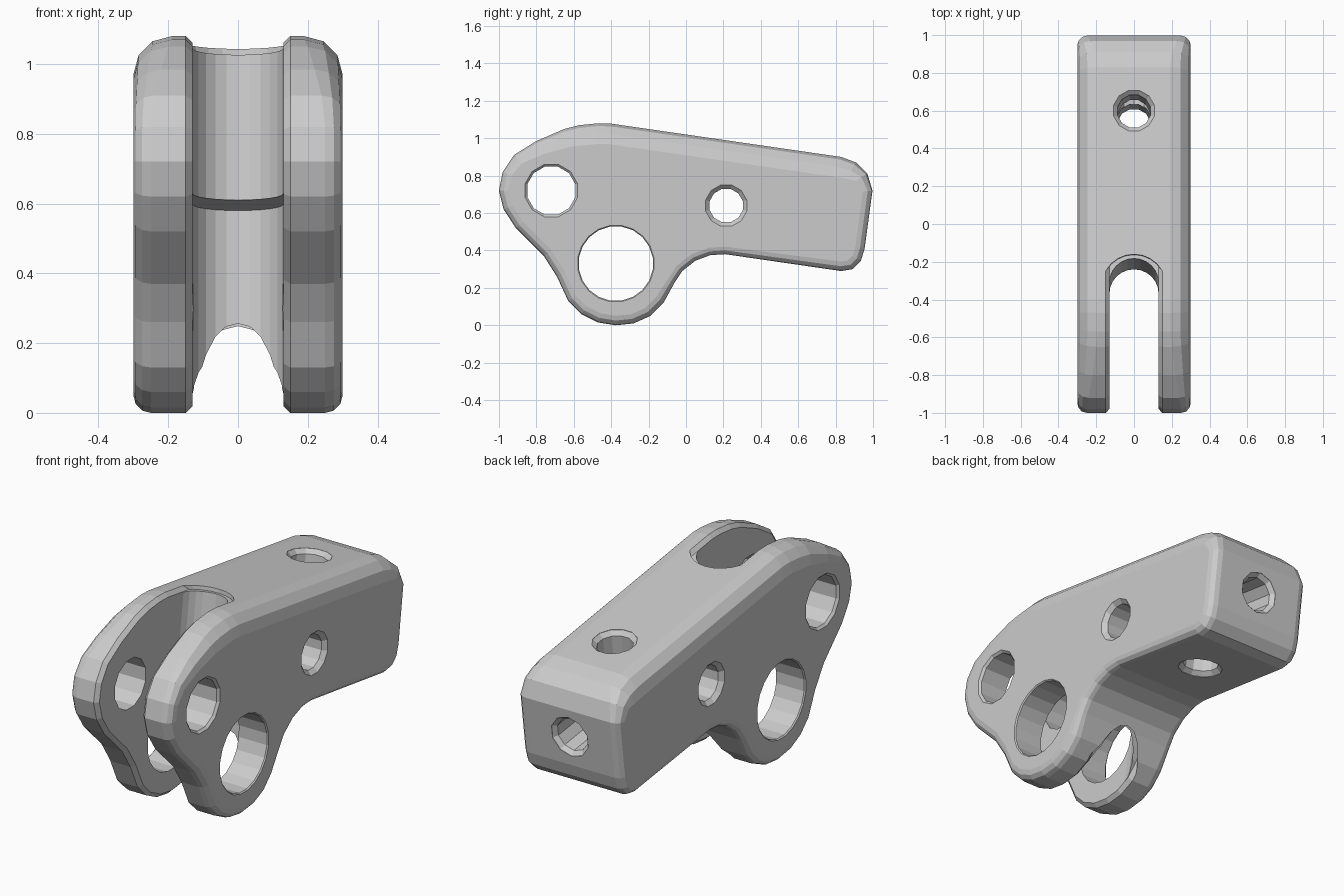
import bpy, bmesh
from math import sin, cos, pi, atan
from mathutils import Vector, Matrix

if "Cube" in bpy.data.objects:
    bpy.data.objects.remove(bpy.data.objects["Cube"])

TILT = atan(0.138)                       # slope of the arm
AXIS = Vector((0, cos(TILT), -sin(TILT)))
UP = Vector((0, sin(TILT), cos(TILT)))

# Side profile, clockwise: y, z, edge rounding radius
PROFILE = [
    (-0.47, 1.08, .11), (-0.40, 1.078, .11), (0.83, 0.90, .11), (0.91, 0.87, .10), (0.97, 0.81, .07),
    (0.997, 0.72, .05), (0.955, 0.41, .05), (0.935, 0.345, .05), (0.89, 0.30, .05),
    (0.83, 0.29, .05), (0.21, 0.38, .04), (0.13, 0.375, .04), (0.05, 0.345, .04), (-0.02, 0.29, .04),
    (-0.06, 0.23, .04), (-0.12, 0.12, .05), (-0.19, 0.05, .05), (-0.28, 0.01, .05),
    (-0.375, 0.0, .05), (-0.47, 0.015, .05), (-0.56, 0.06, .05), (-0.63, 0.13, .05),
    (-0.69, 0.26, .05), (-0.76, 0.37, .05), (-0.91, 0.52, .05), (-0.975, 0.62, .05),
    (-1.0, 0.72, .05), (-0.98, 0.82, .05), (-0.92, 0.91, .06), (-0.80, 0.985, .08),
    (-0.65, 1.05, .10), (-0.57, 1.07, .11)]


def skin(name, rings):
    """Closed solid through rings of equal point count."""
    bm = bmesh.new()
    vs = [[bm.verts.new(p) for p in r] for r in rings]
    n = len(rings[0])
    for a, b in zip(vs, vs[1:]):
        for i in range(n):
            j = (i + 1) % n
            bm.faces.new((a[i], a[j], b[j], b[i]))
    bm.faces.new(vs[0][::-1])
    bm.faces.new(vs[-1])
    bmesh.ops.recalc_face_normals(bm, faces=bm.faces)
    me = bpy.data.meshes.new(name)
    bm.to_mesh(me)
    bm.free()
    ob = bpy.data.objects.new(name, me)
    bpy.context.collection.objects.link(ob)
    return ob


def layer(fn):
    """Profile ring; fn(radius) gives x and inset."""
    ring, n = [], len(PROFILE)
    pts = [Vector(p[:2]) for p in PROFILE]
    for i, p in enumerate(pts):
        d1 = (p - pts[i - 1]).normalized()
        d2 = (pts[(i + 1) % n] - p).normalized()
        n1 = Vector((-d1.y, d1.x))
        m = (n1 + Vector((-d2.y, d2.x))).normalized()
        x, inset = fn(PROFILE[i][2])
        q = p - m * inset / m.dot(n1)
        ring.append((x, q.x, q.y))
    return ring


def boolean(target, cutter):
    mod = target.modifiers.new("cut", 'BOOLEAN')
    mod.operation, mod.solver, mod.object = 'DIFFERENCE', 'EXACT', cutter
    cutter.hide_render = True
    bpy.context.view_layer.objects.active = target
    bpy.ops.object.modifier_apply(modifier=mod.name)
    bpy.data.objects.remove(cutter)


def drill(target, start, direction, steps, n):
    """Turned cutter from (depth, radius) steps."""
    q = Vector(direction).to_track_quat('Z', 'Y')
    rings = [[Vector(start) + q @ Vector((r * cos(2 * pi * (i + .5) / n), r * sin(2 * pi * (i + .5) / n), d))
              for i in range(n)] for d, r in steps]
    boolean(target, skin("drill", rings))


def slot(hw, end, z0, z1):
    """Round-ended slot cutter, tilted with the arm."""
    out = [(-hw, -1.5), (hw, -1.5)]
    out += [(hw * cos(a * pi / 12), end - hw + hw * sin(a * pi / 12)) for a in range(13)]
    m = Matrix.Translation((0, -0.24, 0.61)) @ Matrix.Rotation(-TILT, 4, 'X')
    return skin("slot", [[m @ Vector((x, y, z)) for x, y in out] for z in (z0, z1)])


# Body with rounded side edges
angles = [k * pi / 6 for k in range(4)]
half = [lambda r, a=a: (0.3 - r * (1 - cos(a)), r * (1 - sin(pi / 2 - a + 0))) for a in angles]
half = [lambda r, a=a: (0.3 - r * (1 - sin(a)), r * (1 - cos(a))) for a in angles]
right = [layer(f) for f in half]
left = [[(-x, y, z) for x, y, z in r] for r in reversed(right)]
body = skin("clevis_arm", left + right)

# Chamfer along the slot edges, then the stepped slot itself
SLOTS = [(0.0, -0.02, 1.0), (0.22, -1.0, 0.0)]
for end, z0, z1 in SLOTS:
    wide = slot(0.17, end + 0.02, z0, z1)
    keep = skin("keep", [layer(lambda r, v=v: v) for v in
                         ((-0.18, -0.03), (-0.13, 0.02), (0.13, 0.02), (0.18, -0.03))])
    boolean(wide, keep)
    boolean(body, wide)
for end, z0, z1 in SLOTS:
    boolean(body, slot(0.13, end, z0, z1))


def through(length, r, c):
    return [(-.1, r + c), (0, r + c), (c, r), (length - c, r), (length, r + c), (length + .1, r + c)]


# Cross holes, vertical hole and blind end hole
for y, z, r, c, n in ((-0.72, 0.72, .133, .012, 12), (-0.375, 0.33, .2, .006, 20), (0.215, 0.64, .092, .022, 12)):
    drill(body, (-0.3, y, z), (1, 0, 0), through(0.6, r, c), n)
drill(body, (0, 0.6, 0.932), -UP, through(0.6, .09, .022), 12)
drill(body, (0, 0.975, 0.57), -AXIS, [(-.1, .11), (0, .11), (.022, .09), (.76, .09)], 10)
